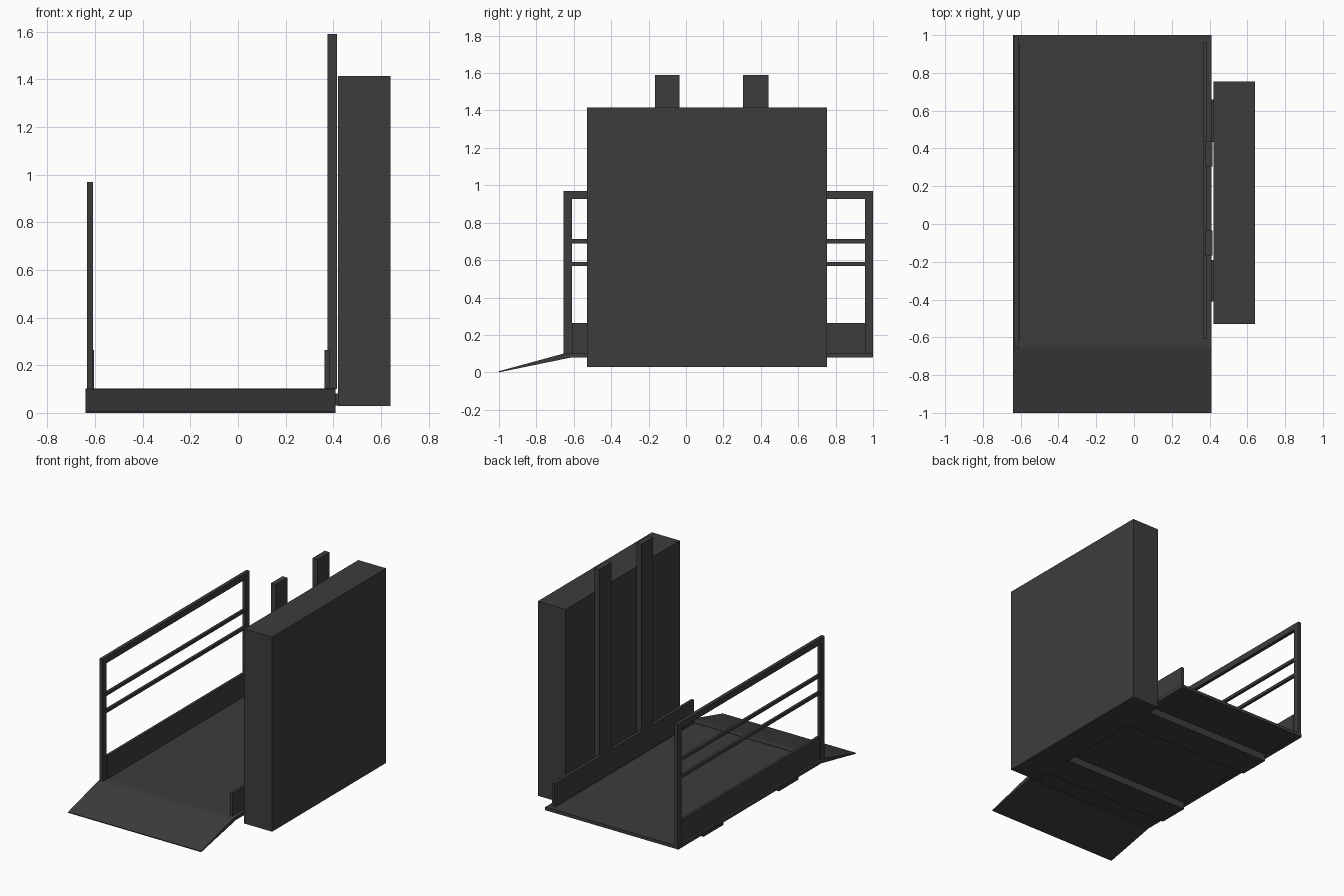
import bpy

if "Cube" in bpy.data.objects:
    bpy.data.objects.remove(bpy.data.objects["Cube"])

# Single dark grey paint
grey = bpy.data.materials.new("dark_grey")
grey.diffuse_color = (0.046, 0.046, 0.046, 1)
grey.use_nodes = True
grey.node_tree.nodes["Principled BSDF"].inputs["Base Color"].default_value = grey.diffuse_color


def mesh_object(name, verts, faces):
    me = bpy.data.meshes.new(name)
    me.from_pydata(verts, [], faces)
    me.materials.append(grey)
    ob = bpy.data.objects.new(name, me)
    bpy.context.collection.objects.link(ob)
    return ob


def prism(name, profile, x0, x1):
    """Extrude a counter-clockwise (y, z) profile along x."""
    n = len(profile)
    verts = [(x0, y, z) for y, z in profile] + [(x1, y, z) for y, z in profile]
    faces = [tuple(reversed(range(n))), tuple(range(n, 2 * n))]
    faces += [(i, (i + 1) % n, n + (i + 1) % n, n + i) for i in range(n)]
    return mesh_object(name, verts, faces)


def box(name, x, y, z):
    return prism(name, [(y[0], z[0]), (y[1], z[0]), (y[1], z[1]), (y[0], z[1])], *x)


# Platform: rim on three sides with a slightly sunken floor
box("platform_rim_left", (-0.64, -0.605), (-0.61, 1.0), (0.08, 0.103))
box("platform_rim_right", (0.36, 0.41), (-0.61, 1.0), (0.08, 0.103))
box("platform_rim_back", (-0.605, 0.36), (0.96, 1.0), (0.08, 0.103))
box("platform_floor", (-0.605, 0.36), (-0.61, 0.96), (0.085, 0.1))

# Entry ramp
prism("ramp", [(-1.0, 0.0), (-0.61, 0.08), (-0.61, 0.103), (-0.655, 0.1), (-1.0, 0.006)],
      -0.64, 0.41)

# Kick plates along both sides
box("kick_plate_left", (-0.624, -0.605), (-0.61, 0.956), (0.1, 0.265))
box("kick_plate_right", (0.364, 0.385), (-0.61, 0.96), (0.1, 0.265))

# Guard rail on the left side
RAIL_X = (-0.634, -0.609)
for name, y in (("front", (-0.655, -0.61)), ("back", (0.956, 1.0))):
    box("rail_post_" + name, RAIL_X, y, (0.1, 0.97))
box("rail_top", RAIL_X, (-0.61, 0.956), (0.926, 0.97))
for i, z in enumerate((0.568, 0.69)):
    box("rail_bar_%d" % (i + 1), (-0.631, -0.612), (-0.61, 0.956), (z, z + 0.022))

# Drive tower, its masts and the carrying forks under the floor
box("tower", (0.42, 0.64), (-0.53, 0.755), (0.028, 1.415))
for i, (mast, fork) in enumerate((((-0.167, -0.035), (-0.41, -0.19)),
                                  ((0.305, 0.44), (0.435, 0.66)))):
    box("mast_%d" % (i + 1), (0.376, 0.415), mast, (0.1, 1.59))
    box("fork_%d" % (i + 1), (-0.6, 0.425), fork, (0.03, 0.082))
